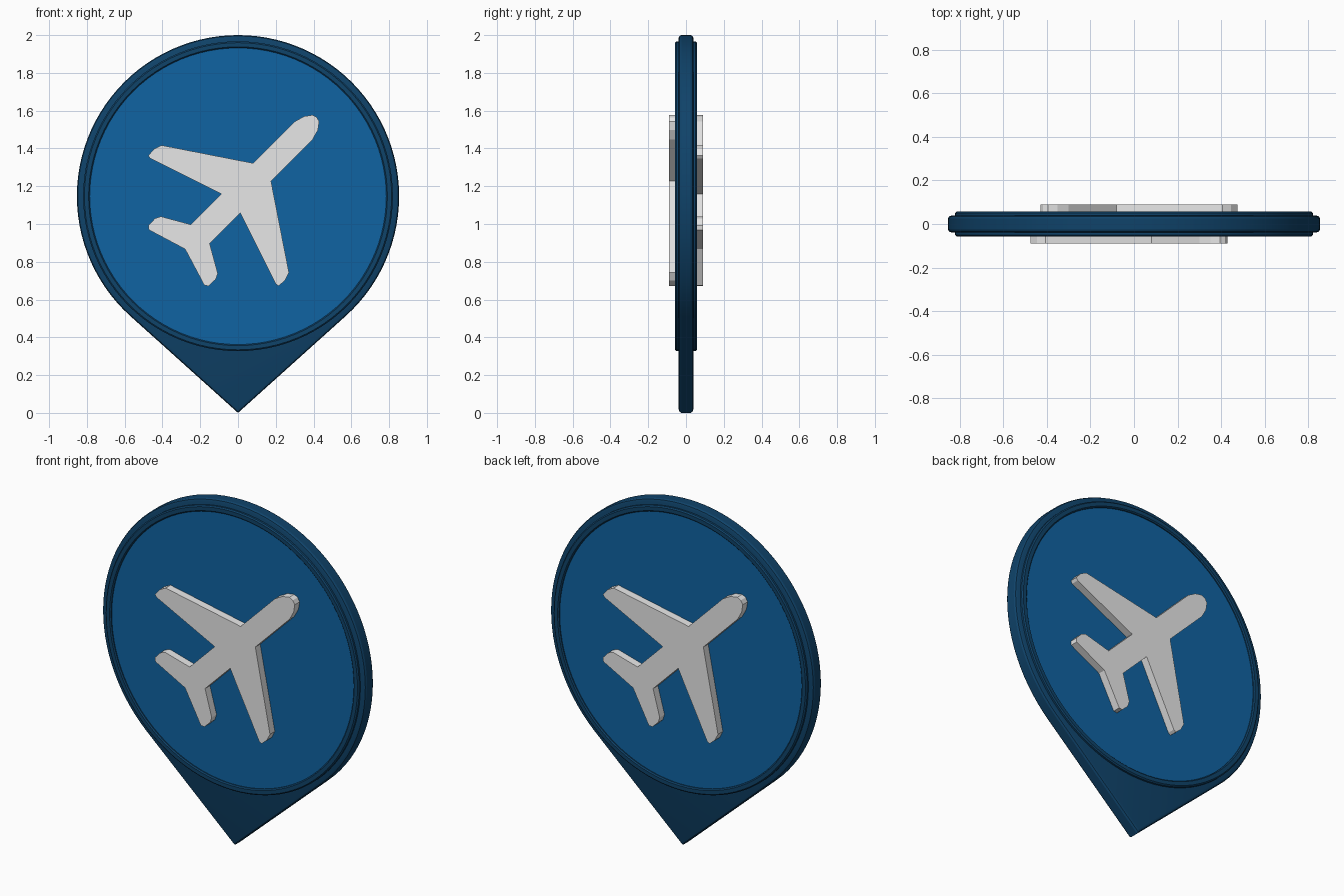
import bpy, bmesh, math

if "Cube" in bpy.data.objects:
    bpy.data.objects.remove(bpy.data.objects["Cube"])

CZ = 1.147            # height of the disc centre
R = 0.853             # outer radius of the pin body
TANGENT = math.acos(R / CZ)   # where the straight sides leave the circle


def material(name, rgb):
    m = bpy.data.materials.new(name)
    m.diffuse_color = (*rgb, 1)
    m.use_nodes = True
    m.node_tree.nodes["Principled BSDF"].inputs["Base Color"].default_value = m.diffuse_color
    return m


navy = material("navy", (0.0048, 0.056, 0.144))
blue = material("blue", (0.005, 0.125, 0.36))
white = material("white", (0.8, 0.8, 0.8))


def loft(name, outline, levels, mat, closed=False, smooth=True):
    """Join scaled copies of an (x, z) outline placed at (scale, y) levels."""
    bm = bmesh.new()
    rings = [[bm.verts.new((x * s, y, CZ + z * s)) for x, z in outline]
             for s, y in levels]
    pairs = list(zip(rings, rings[1:]))
    if closed:
        pairs.append((rings[-1], rings[0]))
    else:
        bm.faces.new(rings[0])
        bm.faces.new(rings[-1])
    n = len(outline)
    for a, b in pairs:
        for i in range(n):
            j = (i + 1) % n
            bm.faces.new((a[i], a[j], b[j], b[i]))
    bmesh.ops.recalc_face_normals(bm, faces=bm.faces[:])
    me = bpy.data.meshes.new(name)
    bm.to_mesh(me)
    bm.free()
    me.materials.append(mat)
    ob = bpy.data.objects.new(name, me)
    bpy.context.collection.objects.link(ob)
    if smooth:
        bpy.ops.object.select_all(action='DESELECT')
        ob.select_set(True)
        bpy.context.view_layer.objects.active = ob
        bpy.ops.object.shade_smooth_by_angle(angle=math.radians(25))
    return ob


def arc(start, end, n):
    return [(math.sin(start + (end - start) * i / n),
             math.cos(start + (end - start) * i / n)) for i in range(n + 1)]


circle = arc(0, 2 * math.pi, 96)[:-1]

# Pin body: circle with straight sides running down to the tip
drop = arc(-(math.pi - TANGENT), math.pi - TANGENT, 80) + [(0, -CZ / R)]
loft("pin_body", drop, [(0.835, -0.04), (0.848, -0.035), (R, -0.025),
                        (R, 0.025), (0.848, 0.035), (0.835, 0.04)], navy)

# Blue face disc, showing on both sides
loft("face_disc", circle, [(0.792, -0.045), (0.792, 0.045)], blue)

# Raised rims and aircraft emblems, front and back
half = [(0.418, 0.418), (0.395, 0.43), (0.35, 0.423), (0.30, 0.395),
        (0.08, 0.175), (-0.405, 0.27), (-0.445, 0.25), (-0.475, 0.215),
        (-0.465, 0.20), (-0.088, 0.012), (-0.25, -0.15), (-0.408, -0.107),
        (-0.44, -0.118), (-0.475, -0.155), (-0.472, -0.178), (-0.28, -0.28)]
plane = half + [(z, x) for x, z in half[-2:0:-1]]   # mirrored on the diagonal
rim = [(0.785, 0.035), (0.785, 0.051), (0.791, 0.057), (0.813, 0.057),
       (0.82, 0.051), (0.82, 0.035)]
for side, d in (("front", -1), ("back", 1)):
    loft(side + "_rim", circle, [(r, d * y) for r, y in rim], navy, closed=True)
    loft(side + "_aircraft", [(-d * x, z) for x, z in plane],
         [(1, d * 0.04), (1, d * 0.09)], white, smooth=False)
